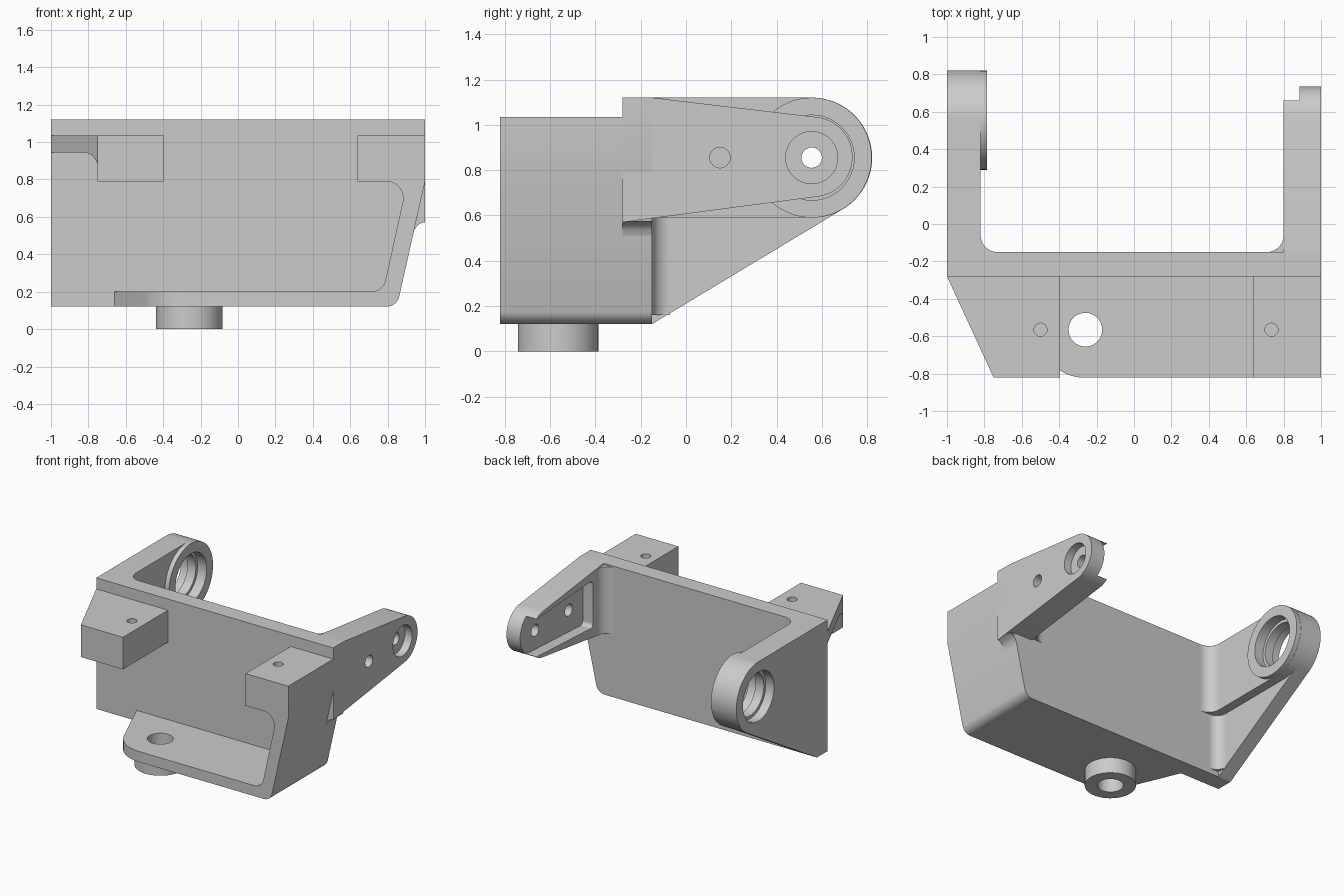
import bpy, bmesh, math
from mathutils import Vector

if "Cube" in bpy.data.objects:
    bpy.data.objects.remove(bpy.data.objects["Cube"], do_unlink=True)

grey = bpy.data.materials.new("cast_grey")
grey.use_nodes = True
colour = (0.6, 0.6, 0.6, 1)
grey.diffuse_color = colour
grey.node_tree.nodes["Principled BSDF"].inputs["Base Color"].default_value = colour


def rounded(points, steps=12):
    """Outline from (u, v) corners; a third number rounds that corner."""
    out = []
    for i, p in enumerate(points):
        c = Vector(p[:2])
        if len(p) < 3:
            out.append(c)
            continue
        a = (Vector(points[i - 1][:2]) - c).normalized()
        b = (Vector(points[(i + 1) % len(points)][:2]) - c).normalized()
        half = a.angle(b) / 2
        centre = c + (a + b).normalized() * (p[2] / math.sin(half))
        setback = p[2] / math.tan(half)
        start = c + a * setback - centre
        end = c + b * setback - centre
        for k in range(steps + 1):
            # blend the two radii, then push the point out onto the arc
            ray = start.lerp(end, k / steps).normalized()
            out.append(centre + ray * p[2])
    return out


def circle(u, v, r, n=48):
    return [(u + r * math.cos(math.tau * i / n), v + r * math.sin(math.tau * i / n))
            for i in range(n)]


def cove(u, v, r, side, steps=10):
    """Concave fillet outline in the corner between a wall and an arm."""
    arc = [(u + side * r * (1 - math.cos(t)), v + r * (1 - math.sin(t)))
           for t in (math.pi / 2 * k / steps for k in range(steps + 1))]
    return [(u, v)] + arc[::-1]


def prism(name, axis, outline, lo, hi):
    """Extrude an outline along the named axis between lo and hi."""
    place = {"X": lambda u, v, w: (w, u, v),
             "Y": lambda u, v, w: (u, w, v),
             "Z": lambda u, v, w: (u, v, w)}[axis]
    bm = bmesh.new()
    rings = [[bm.verts.new(place(p[0], p[1], w)) for p in outline] for w in (lo, hi)]
    n = len(outline)
    for ring in rings:
        bm.faces.new(ring)
    for i in range(n):
        j = (i + 1) % n
        bm.faces.new((rings[0][i], rings[0][j], rings[1][j], rings[1][i]))
    bmesh.ops.remove_doubles(bm, verts=bm.verts, dist=0.0005)
    bmesh.ops.recalc_face_normals(bm, faces=bm.faces)
    mesh = bpy.data.meshes.new(name)
    bm.to_mesh(mesh)
    bm.free()
    mesh.materials.append(grey)
    obj = bpy.data.objects.new(name, mesh)
    bpy.context.collection.objects.link(obj)
    return obj


def finish(obj, cuts=()):
    """Cut holes and pockets, then smooth the curved faces."""
    bpy.ops.object.select_all(action="DESELECT")
    bpy.context.view_layer.objects.active = obj
    obj.select_set(True)
    for cut in cuts:
        cutter = prism("cutter", *cut)
        cutter.hide_render = True
        mod = obj.modifiers.new("cut", "BOOLEAN")
        mod.operation = "DIFFERENCE"
        mod.solver = "EXACT"
        mod.object = cutter
        bpy.ops.object.modifier_apply(modifier=mod.name)
        bpy.data.objects.remove(cutter, do_unlink=True)
    bpy.ops.object.shade_smooth_by_angle(angle=math.radians(30))


FRONT, WALL, BACK = -0.822, -0.28, -0.15

# Upright wall with one sloping end
finish(prism("back_wall", "Y", rounded([
    (-1, 0.12), (0.85, 0.12, 0.07), (1, 0.79), (1, 1.12), (-1, 1.12)]), WALL, BACK))

# Sloping side web and its mounting block
finish(prism("left_block_and_web", "Y", rounded([
    (0.70, 0.12), (0.85, 0.12, 0.07), (1, 0.79), (1, 1.035), (0.64, 1.035),
    (0.64, 0.79), (0.905, 0.79, 0.09), (0.775, 0.20, 0.08), (0.70, 0.20)]), FRONT, WALL),
    [("Z", circle(0.735, -0.565, 0.035, 24), 0.9, 1.1)])

# Bottom flange with rounded, tapered end, and its hollow boss
bore = ("Z", circle(-0.26, -0.565, 0.09), -0.1, 0.3)
finish(prism("bottom_flange", "Z", rounded([
    (-0.66, WALL), (-0.43, FRONT, 0.255), (0.70, FRONT), (0.70, WALL)]), 0.12, 0.20), [bore])
finish(prism("bottom_boss", "Z", circle(-0.26, -0.565, 0.178), 0, 0.12), [bore])

# Right mounting block, undercut and bevelled at its outer end
finish(prism("right_block", "Y", rounded([
    (-1, 1.035), (-1, 0.945), (-0.75, 0.945, 0.08), (-0.75, 0.79),
    (-0.395, 0.79), (-0.395, 1.035)]), FRONT, WALL),
    [("Z", [(-1, WALL), (-0.75, FRONT), (-0.75, -0.95), (-1.2, -0.95), (-1.2, WALL)], 0.5, 1.3),
     ("Z", circle(-0.5, -0.565, 0.035, 24), 0.9, 1.1)])

# Right arm: plate, raised ring and thin gusset
PY, PZ = 0.555, 0.855
bearing = [("X", circle(PY, PZ, 0.165), -1.2, -0.6),
           ("X", circle(PY, PZ, 0.188), -1.2, -0.93),
           ("X", circle(PY, PZ, 0.188), -0.86, -0.6)]
finish(prism("right_arm", "X", rounded([
    (BACK, 1.12), (0.822, 1.12, 0.265), (0.822, 0.59, 0.265), (BACK, 0.59)], 20),
    -1, -0.82), bearing)
finish(prism("right_arm_ring", "X", circle(PY, PZ, 0.265, 80), -0.82, -0.785), bearing)
finish(prism("right_gusset", "X", [
    (BACK, 0.12), (0.69, 0.626), (0.62, 0.598), (PY, 0.59), (BACK, 0.59)], -1, -0.89))

# Left arm: tapered plate with an open inner pocket
finish(prism("left_arm", "X", rounded([
    (WALL, 0.57), (0.735, 0.703, 0.175), (0.735, 1.0155, 0.175),
    (BACK, 1.12), (WALL, 1.12)], 20), 0.8, 1),
    [("X", rounded([(-0.02, 0.68, 0.03), (0.66, 0.715), (0.66, 0.4), (0.9, 0.4),
                    (0.9, 1.3), (0.66, 1.3), (0.66, 1.0), (-0.02, 1.04, 0.03)]), 0.7, 0.885),
     ("X", circle(0.15, PZ, 0.045, 32), 0.6, 1.2),
     ("X", circle(PY, PZ, 0.045, 32), 0.6, 1.2),
     ("X", circle(PY, PZ, 0.115), 0.94, 1.2)])

# Fillets where arms meet the wall
finish(prism("right_arm_fillet", "Z", cove(-0.82, BACK, 0.09, 1), 0.59, 1.12))
finish(prism("right_gusset_fillet", "Z", cove(-0.89, BACK, 0.08, 1), 0.16, 0.59))
finish(prism("left_arm_fillet", "Z", cove(0.8, BACK, 0.09, -1), 0.60, 1.11))
finish(prism("left_arm_under_fillet", "Y", [
    (0.934, 0.5), (0.945, 0.535), (0.965, 0.56), (1, 0.575), (0.95, 0.575)], WALL, BACK))
